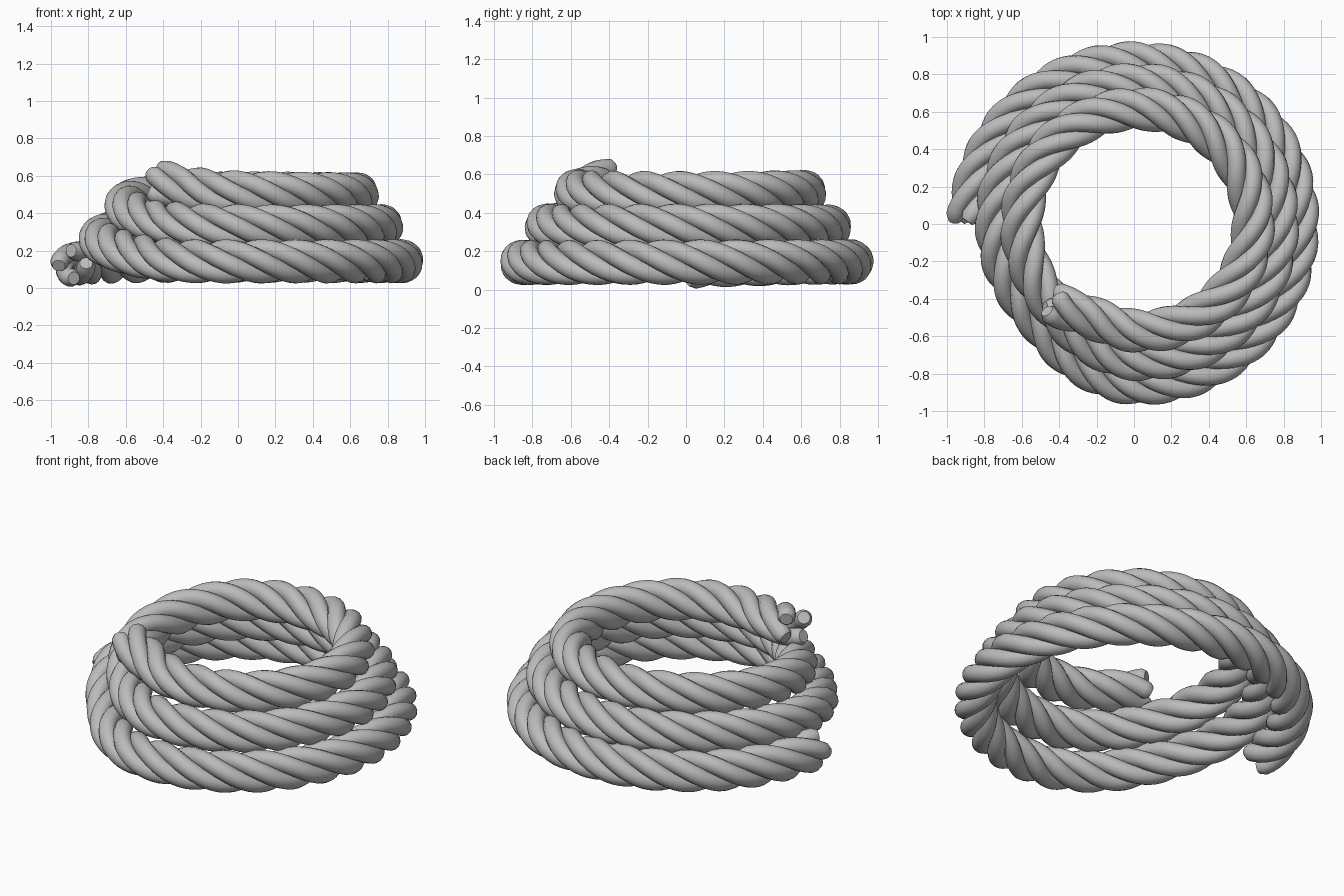
import bpy, math
from mathutils import Vector

if "Cube" in bpy.data.objects:
    bpy.data.objects.remove(bpy.data.objects["Cube"])

STRANDS = 4
LAY = 0.068        # strand centre distance from the rope axis
THICK = 0.050      # strand radius
PITCH = 0.75       # rope length per full twist

# Coil path: clockwise turn in degrees from the left side, radius, height
PATH = [(1, .885, .126), (45, .865, .142), (90, .86, .145), (180, .875, .143),
        (270, .852, .142), (292, .795, .146), (315, .727, .17), (360, .735, .26),
        (405, .735, .315), (450, .745, .325), (540, .767, .33), (630, .722, .33),
        (652, .672, .338), (675, .615, .36), (720, .60, .44), (765, .605, .49),
        (810, .615, .505), (900, .637, .50), (990, .57, .51), (1015, .55, .53),
        (1037, .605, .572)]


def path_value(u, k):
    """Smooth cubic interpolation of column k at turn u."""
    i = 0
    while i < len(PATH) - 2 and u > PATH[i + 1][0]:
        i += 1

    def slope(j):
        a, b = PATH[max(j - 1, 0)], PATH[min(j + 1, len(PATH) - 1)]
        return (b[k] - a[k]) / (b[0] - a[0])
    p, q = PATH[i], PATH[i + 1]
    h = q[0] - p[0]
    t = (u - p[0]) / h
    return ((2*t**3 - 3*t**2 + 1) * p[k] + (t**3 - 2*t**2 + t) * h * slope(i)
            + (3*t**2 - 2*t**3) * q[k] + (t**3 - t**2) * h * slope(i + 1))


def axis_point(u):
    a = math.radians(180 - u)
    r = path_value(u, 1)
    return Vector((r * math.cos(a), r * math.sin(a), path_value(u, 2)))


# Rope axis and its running length
COUNT = 560
first, last = PATH[0][0], PATH[-1][0]
axis = [axis_point(first + (last - first) * i / (COUNT - 1)) for i in range(COUNT)]
length = [0.0]
for a, b in zip(axis, axis[1:]):
    length.append(length[-1] + (b - a).length)

grey = bpy.data.materials.new("rope_grey")
grey.diffuse_color = (0.5, 0.5, 0.5, 1)
grey.use_nodes = True
grey.node_tree.nodes["Principled BSDF"].inputs["Base Color"].default_value = grey.diffuse_color

# Phase puts one strand outermost at the start of the rope
phase = -0.1

for s in range(STRANDS):
    curve = bpy.data.curves.new("rope_strand", 'CURVE')
    curve.dimensions = '3D'
    curve.bevel_depth = THICK
    curve.bevel_resolution = 5
    curve.use_fill_caps = True
    spline = curve.splines.new('POLY')
    spline.points.add(COUNT - 1)
    for i, c in enumerate(axis):
        tangent = (axis[min(i + 1, COUNT - 1)] - axis[max(i - 1, 0)]).normalized()
        out = Vector((0, 0, 1)).cross(tangent).normalized()
        up = tangent.cross(out)
        turn = phase + 2 * math.pi * (length[i] / PITCH + s / STRANDS)
        # strands loosen slightly and round off at the cut ends
        end = min(length[i], length[-1] - length[i])
        lay = LAY + 0.006 * max(0, 1 - end / 0.12)
        pos = c + lay * (math.cos(turn) * out + math.sin(turn) * up)
        spline.points[i].co = (*pos, 1)
        spline.points[i].radius = 0.7 if end < 0.004 else 0.92 if end < 0.012 else 1
    spline.use_smooth = True
    curve.materials.append(grey)
    obj = bpy.data.objects.new("rope_strand", curve)
    bpy.context.collection.objects.link(obj)
